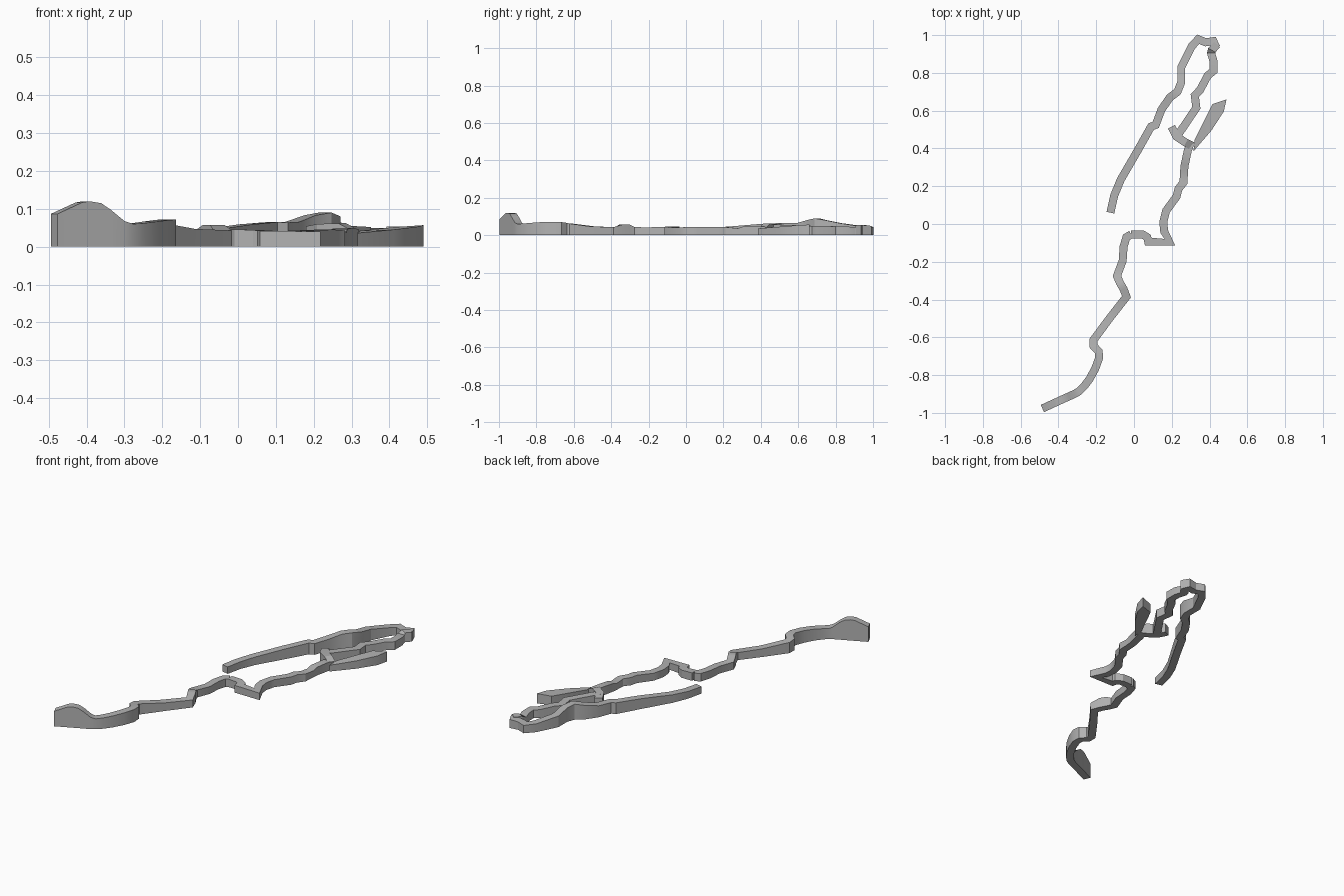
import bpy, bmesh, math
from mathutils import Vector

old = bpy.data.objects.get("Cube")
if old:
    bpy.data.objects.remove(old, do_unlink=True)

HALF_WIDTH = 0.021

grey = bpy.data.materials.new("plain grey")
grey.use_nodes = True
grey.diffuse_color = (0.45, 0.45, 0.45, 1)
shader = next(n for n in grey.node_tree.nodes if n.type == "BSDF_PRINCIPLED")
shader.inputs["Base Color"].default_value = grey.diffuse_color


def finish(name, bm):
    """Turn a bmesh into a shaded object with outward normals."""
    bmesh.ops.recalc_face_normals(bm, faces=bm.faces)
    mesh = bpy.data.meshes.new(name)
    bm.to_mesh(mesh)
    bm.free()
    mesh.materials.append(grey)
    obj = bpy.data.objects.new(name, mesh)
    bpy.context.collection.objects.link(obj)
    bpy.ops.object.select_all(action="DESELECT")
    obj.select_set(True)
    bpy.context.view_layer.objects.active = obj
    bpy.ops.object.shade_smooth_by_angle(angle=math.radians(25))
    return obj


def mitre(path, i):
    """Sideways offset at point i, lengthened at corners."""
    point = Vector(path[i][:2])
    dirs = []
    if i > 0:
        dirs.append((point - Vector(path[i - 1][:2])).normalized())
    if i < len(path) - 1:
        dirs.append((Vector(path[i + 1][:2]) - point).normalized())
    along = sum(dirs, Vector((0, 0))).normalized()
    stretch = min(1 / max(along.dot(dirs[0]), 0.1), 1.6)
    return Vector((-along.y, along.x)) * HALF_WIDTH * stretch


def ribbon(name, path):
    """A wall standing on the ground whose top follows (x, y, height)."""
    bm = bmesh.new()
    rings = []
    for i, (x, y, height) in enumerate(path):
        side = mitre(path, i)
        corners = ((1, 0), (1, height), (-1, height), (-1, 0))
        rings.append([bm.verts.new((x + s * side.x, y + s * side.y, z))
                      for s, z in corners])
    for a, b in zip(rings, rings[1:]):
        for k in range(4):
            n = (k + 1) % 4
            bm.faces.new((a[k], a[n], b[n], b[k]))
    bm.faces.new(rings[0])
    bm.faces.new(rings[-1])
    return finish(name, bm)


def slab(name, outline):
    """A solid with a flat base and a sloping top."""
    bm = bmesh.new()
    base = [bm.verts.new((x, y, 0)) for x, y, height in outline]
    top = [bm.verts.new(p) for p in outline]
    for k in range(len(outline)):
        n = (k + 1) % len(outline)
        bm.faces.new((base[k], base[n], top[n], top[k]))
    bm.faces.new(base)
    lid = bm.faces.new(top)
    bmesh.ops.triangulate(bm, faces=[lid])
    return finish(name, bm)


# Hilly start and the southern bends
south = [
    (-.485, -.977, .087), (-.42, -.947, .117), (-.4, -.938, .12),
    (-.37, -.924, .115), (-.345, -.913, .098), (-.31, -.897, .068),
    (-.29, -.885, .06), (-.265, -.86, .062), (-.235, -.82, .066),
    (-.205, -.765, .07), (-.185, -.71, .072), (-.187, -.675, .07),
    (-.215, -.645, .066), (-.215, -.615, .062), (-.13, -.5, .047),
    (-.04, -.385, .043), (-.055, -.345, .058), (-.075, -.31, .057),
    (-.09, -.275, .043), (-.06, -.195, .042), (-.055, -.12, .045),
    (-.04, -.07, .046), (-.015, -.055, .046)]

# Middle bends up to the junction
middle = [
    (-.015, -.055, .046), (.045, -.055, .044), (.07, -.07, .043),
    (.075, -.093, .042), (.19, -.097, .04), (.16, -.04, .042),
    (.155, .01, .043), (.17, .07, .043), (.225, .145, .045),
    (.235, .185, .045), (.262, .22, .043), (.265, .28, .037),
    (.268, .31, .047), (.285, .39, .05), (.3, .43, .045)]

# Short spur across the junction
spur = [(.198, .515, .054), (.225, .463, .06), (.275, .43, .062), (.315, .41, .04)]

# Eastern side of the loop
east = [
    (.225, .46, .058), (.33, .615, .052), (.322, .68, .05),
    (.35, .71, .05), (.39, .785, .048), (.42, .81, .047),
    (.42, .865, .046), (.408, .905, .042), (.412, .92, .054), (.44, .95, .054)]

# Northern tip and the long western side of the loop
west = [
    (.435, .935, .054), (.42, .968, .05), (.38, .962, .045),
    (.34, .978, .045), (.305, .94, .048), (.25, .83, .064),
    (.25, .75, .08), (.23, .7, .09), (.19, .67, .083),
    (.145, .605, .066), (.115, .525, .064), (.09, .515, .065),
    (.02, .39, .059), (-.07, .235, .046), (-.105, .15, .042), (-.125, .06, .04)]

for name, path in (("south_path", south), ("middle_path", middle),
                   ("junction_spur", spur), ("east_path", east),
                   ("west_path", west)):
    ribbon(name, path)

# Wide wedge beside the junction
slab("side_wedge", [
    (.315, .385, .036), (.32, .445, .042), (.415, .635, .052),
    (.49, .66, .057), (.475, .595, .053), (.41, .495, .045)])
